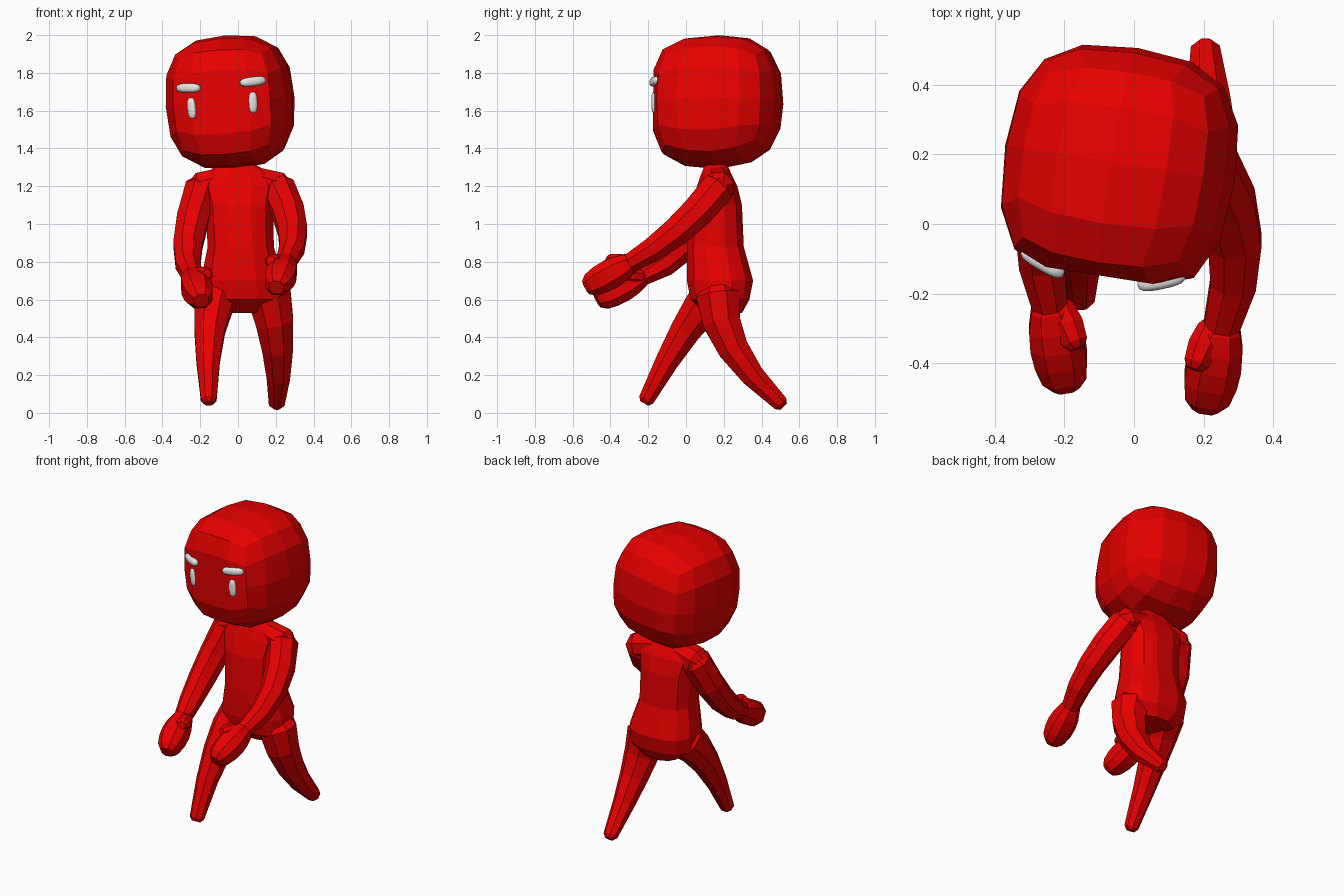
import bpy, bmesh, math
from mathutils import Vector, Euler, Matrix
from mathutils.bvhtree import BVHTree

default_cube = bpy.data.objects.get("Cube")
if default_cube:
    bpy.data.objects.remove(default_cube, do_unlink=True)


def material(name, color):
    mat = bpy.data.materials.new(name)
    mat.use_nodes = True
    mat.diffuse_color = color
    shader = next(node for node in mat.node_tree.nodes if node.type == 'BSDF_PRINCIPLED')
    shader.inputs["Base Color"].default_value = color
    return mat


RED = material("body red", (.8, 0, 0, 1))
WHITE = material("face white", (.8, .8, .8, 1))


def finish(bm, name, mat):
    bmesh.ops.recalc_face_normals(bm, faces=bm.faces)
    mesh = bpy.data.meshes.new(name)
    bm.to_mesh(mesh)
    mesh.materials.append(mat)
    part = bpy.data.objects.new(name, mesh)
    bpy.context.collection.objects.link(part)
    return part


def ring(bm, centre, along, width, depth, sides, power):
    """Add one rounded-square loop of vertices, square to the given direction."""
    across = Vector((1, 0, 0)) if abs(along.x) < .8 else Vector((0, 1, 0))
    across = (across - along * across.dot(along)).normalized()
    up = along.cross(across)
    loop = []
    for k in range(sides):
        angle = math.tau * (k + .5) / sides
        c, s = math.cos(angle), math.sin(angle)
        c = math.copysign(abs(c) ** power, c)
        s = math.copysign(abs(s) ** power, s)
        loop.append(bm.verts.new(centre + across * c * width + up * s * depth))
    return loop


def skin(bm, loops, name):
    """Join consecutive loops with quads and close both ends."""
    for lower, upper in zip(loops, loops[1:]):
        for k in range(len(lower)):
            bm.faces.new((lower[k - 1], lower[k], upper[k], upper[k - 1]))
    bm.faces.new(loops[0])
    bm.faces.new(loops[-1])
    return finish(bm, name, RED)


def limb(name, start, middle, end, radii, steps=5, power=1):
    """Bend a tapering tube through three points and round off its ends."""
    def blend(t, a, b, c):
        return a * (2 * t - 1) * (t - 1) + b * 4 * t * (1 - t) + c * t * (2 * t - 1)

    stations = []
    for i in range(steps):
        t = i / (steps - 1)
        stations.append((blend(t, start, middle, end), blend(t, *radii)))
    first, last = stations[0], stations[-1]
    head_way = (first[0] - stations[1][0]).normalized()
    tail_way = (last[0] - stations[-2][0]).normalized()
    stations.insert(0, (first[0] + head_way * first[1] / 2, first[1] * .6))
    stations.append((last[0] + tail_way * last[1] / 2, last[1] * .6))

    bm = bmesh.new()
    loops = []
    for i, (centre, radius) in enumerate(stations):
        before = stations[max(i - 1, 0)][0]
        after = stations[min(i + 1, len(stations) - 1)][0]
        along = (after - before).normalized()
        loops.append(ring(bm, centre, along, radius, radius, 8, power))
    skin(bm, loops, name)


# Torso with neck stub, as (height, y, half width, half depth) from crotch to neck
TORSO = [
    (.53, .2, .12, .1), (.6, .18, .22, .16), (.7, .18, .225, .18), (.88, .155, .18, .155),
    (1.1, .16, .185, .14), (1.2, .165, .21, .11), (1.27, .16, .17, .08), (1.34, .16, .06, .05),
]
bm = bmesh.new()
skin(bm, [ring(bm, Vector((.05 - .04 * height, y, height)), Vector((0, 0, 1)), width, depth, 12, .8)
          for height, y, width, depth in TORSO], "torso")

# Sloping shoulders
limb("shoulders", Vector((-.2, .17, 1.19)), Vector((.01, .165, 1.23)),
     Vector((.22, .17, 1.19)), (.09, .08, .09))


# Striding legs
def leg(side, hip, knee, foot):
    limb(side + "_leg", Vector(hip), Vector(knee), Vector(foot), (.125, .088, .045))


leg("left", hip=(.165, .17, .62), knee=(.21, .25, .34), foot=(.205, .5, .05))
leg("right", hip=(-.1, .16, .64), knee=(-.15, 0, .44), foot=(-.155, -.21, .07))


# Arms reaching forward, each with a closed hand and a thumb on the inner side
def arm(side, sign, shoulder, elbow, wrist):
    shoulder, elbow, wrist = Vector(shoulder), Vector(elbow), Vector(wrist)
    limb(side + "_arm", shoulder, elbow, wrist, (.095, .083, .055))
    inward = Vector((-sign, 0, 0))
    reach = Vector((-sign * .04, -.2, -.11))
    limb(side + "_hand", wrist, wrist + reach / 2, wrist + reach, (.06, .084, .068), power=.8)
    root = wrist + inward * .03
    tip = root + reach / 2 + inward * .02 + Vector((0, 0, .07))
    limb(side + "_thumb", root, root.lerp(tip, .5), tip, (.04, .048, .04), steps=3)


arm("left", 1, shoulder=(.21, .17, 1.19), elbow=(.29, -.05, .96), wrist=(.25, -.3, .79))
arm("right", -1, shoulder=(-.19, .17, 1.19), elbow=(-.265, 0, .89), wrist=(-.24, -.24, .72))


def boxy(bm, roundness):
    """Swell a shape of unit reach into a rounded block."""
    for vert in bm.verts:
        vert.co /= sum(abs(c) ** roundness for c in vert.co) ** (1 / roundness)


# Rounded block head with a flattened face and a raised nape, turned and tilted
bm = bmesh.new()
bmesh.ops.create_cube(bm, size=2)
bmesh.ops.subdivide_edges(bm, edges=bm.edges[:], cuts=3, use_grid_fill=True)
boxy(bm, 2.8)
for vert in bm.verts:
    if vert.co.y < 0:
        vert.co.y = max(vert.co.y * 1.12, -.98)
    elif vert.co.z < -.4:
        vert.co.z += vert.co.y * .1
bm.transform(Matrix.Diagonal((.335, .335, .355, 1)))
turn = Euler((0, math.radians(-4), math.radians(-9))).to_matrix().to_4x4()
bm.transform(Matrix.Translation((-.04, .175, 1.645)) @ turn)
bm.normal_update()
face_surface = BVHTree.FromBMesh(bm)
finish(bm, "head", RED)


# Brows and eyes resting on the face
def face_detail(name, x, z, size, roll):
    spot, normal, *_ = face_surface.ray_cast(Vector((x, -2, z)), Vector((0, 1, 0)))
    yaw = math.atan2(normal.x, -normal.y)
    bm = bmesh.new()
    bmesh.ops.create_uvsphere(bm, u_segments=16, v_segments=10, radius=1)
    boxy(bm, 3)
    facing = Euler((0, math.radians(roll), yaw)).to_matrix().to_4x4()
    bm.transform(Matrix.Translation(spot - normal * .005) @ facing @ Matrix.Diagonal((*size, 1)))
    detail = finish(bm, name, WHITE)
    for polygon in detail.data.polygons:
        polygon.use_smooth = True


BROW = (.07, .024, .024)
EYE = (.023, .016, .056)
face_detail("right_brow", x=-.265, z=1.72, size=BROW, roll=0)
face_detail("left_brow", x=.08, z=1.755, size=BROW, roll=-7)
face_detail("right_eye", x=-.247, z=1.613, size=EYE, roll=-6)
face_detail("left_eye", x=.08, z=1.643, size=EYE, roll=-2)
